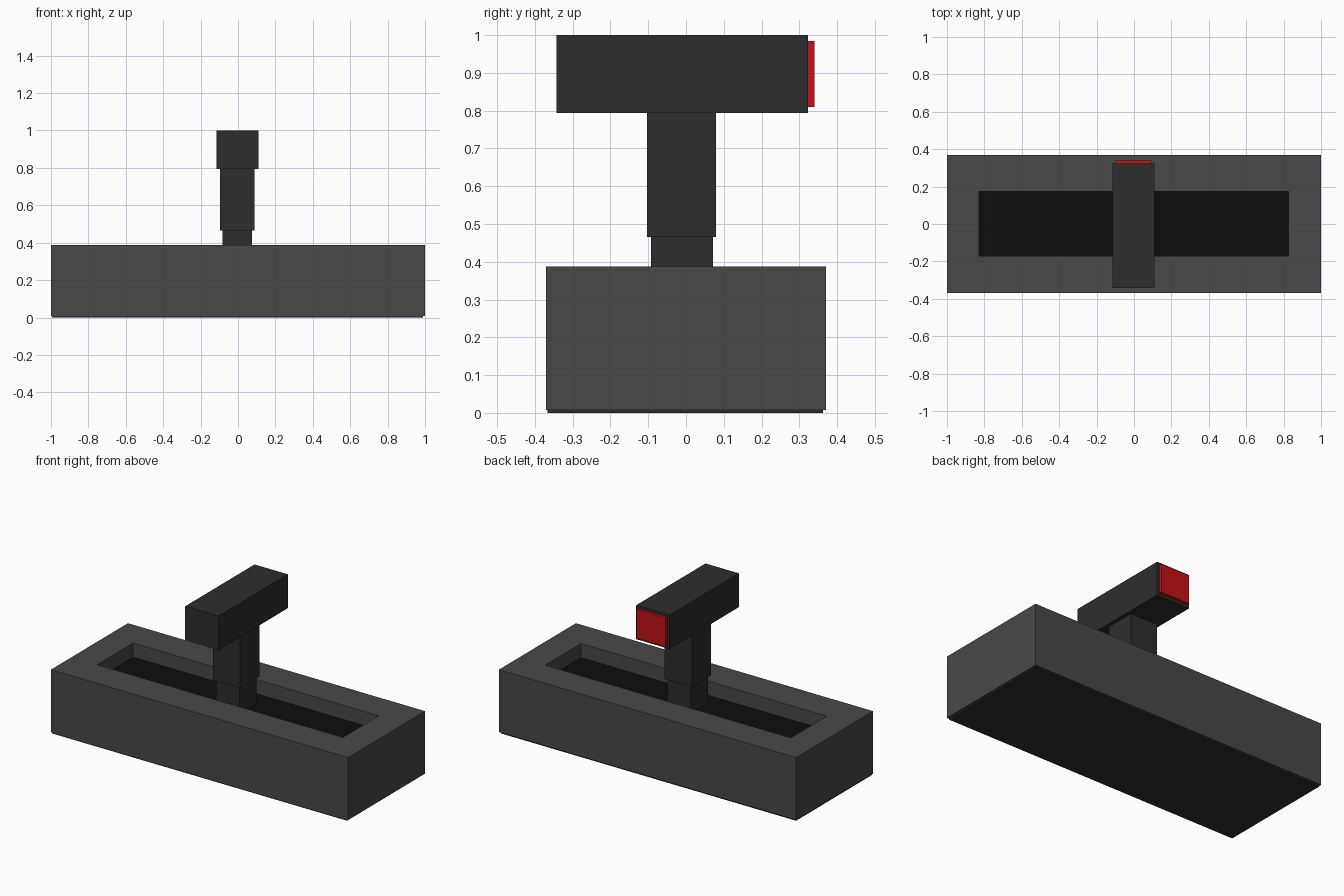
import bpy, bmesh

if "Cube" in bpy.data.objects:
    bpy.data.objects.remove(bpy.data.objects["Cube"])


def material(name, r, g, b):
    m = bpy.data.materials.new(name)
    m.diffuse_color = (r, g, b, 1)
    m.use_nodes = True
    m.node_tree.nodes["Principled BSDF"].inputs["Base Color"].default_value = m.diffuse_color
    return m


GREY = material("grey_housing", 0.065, 0.065, 0.065)
DARK = material("dark_plastic", 0.027, 0.027, 0.027)
BLACK = material("black_floor", 0.004, 0.004, 0.004)
RED = material("red_panel", 0.55, 0.006, 0.01)


def fit(verts, xr, yr):
    """Snap the verts of a rectangle to the given x and y limits."""
    cx = sum(v.co.x for v in verts) / len(verts)
    cy = sum(v.co.y for v in verts) / len(verts)
    for v in verts:
        v.co.x = xr[v.co.x > cx]
        v.co.y = yr[v.co.y > cy]


def box_mesh(xr, yr, zr):
    bm = bmesh.new()
    bmesh.ops.create_cube(bm, size=2)
    for v in bm.verts:
        v.co = (xr[v.co.x > 0], yr[v.co.y > 0], zr[v.co.z > 0])
    return bm


def finish(name, bm, *mats):
    me = bpy.data.meshes.new(name)
    bm.to_mesh(me)
    bm.free()
    for m in mats:
        me.materials.append(m)
    ob = bpy.data.objects.new(name, me)
    bpy.context.collection.objects.link(ob)
    return ob


def box(name, xr, yr, zr, mat):
    return finish(name, box_mesh(xr, yr, zr), mat)


# Base housing with a rectangular trough sunk into the top
bm = box_mesh((-1, 1), (-0.37, 0.37), (0.008, 0.388))
bm.normal_update()
top = max(bm.faces, key=lambda f: f.calc_center_median().z)
for _ in range(2):
    bmesh.ops.inset_region(bm, faces=[top], thickness=0.05)
    fit(top.verts, (-0.828, 0.825), (-0.17, 0.175))
for v in top.verts:
    v.co.z = 0.302
top.material_index = 1
finish("base_housing", bm, GREY, BLACK)

# Slightly inset plate under the base
box("bottom_plate", (-0.995, 0.99), (-0.366, 0.363), (0, 0.008), DARK)

# Stepped post rising from the trough
box("lower_post", (-0.082, 0.075), (-0.092, 0.071), (0.302, 0.465), DARK)
box("upper_post", (-0.095, 0.087), (-0.103, 0.08), (0.465, 0.795), DARK)

# Head block and the red panel on its back end
box("head", (-0.115, 0.109), (-0.343, 0.323), (0.794, 1.0), DARK)
box("red_panel", (-0.1, 0.094), (0.323, 0.34), (0.81, 0.985), RED)
